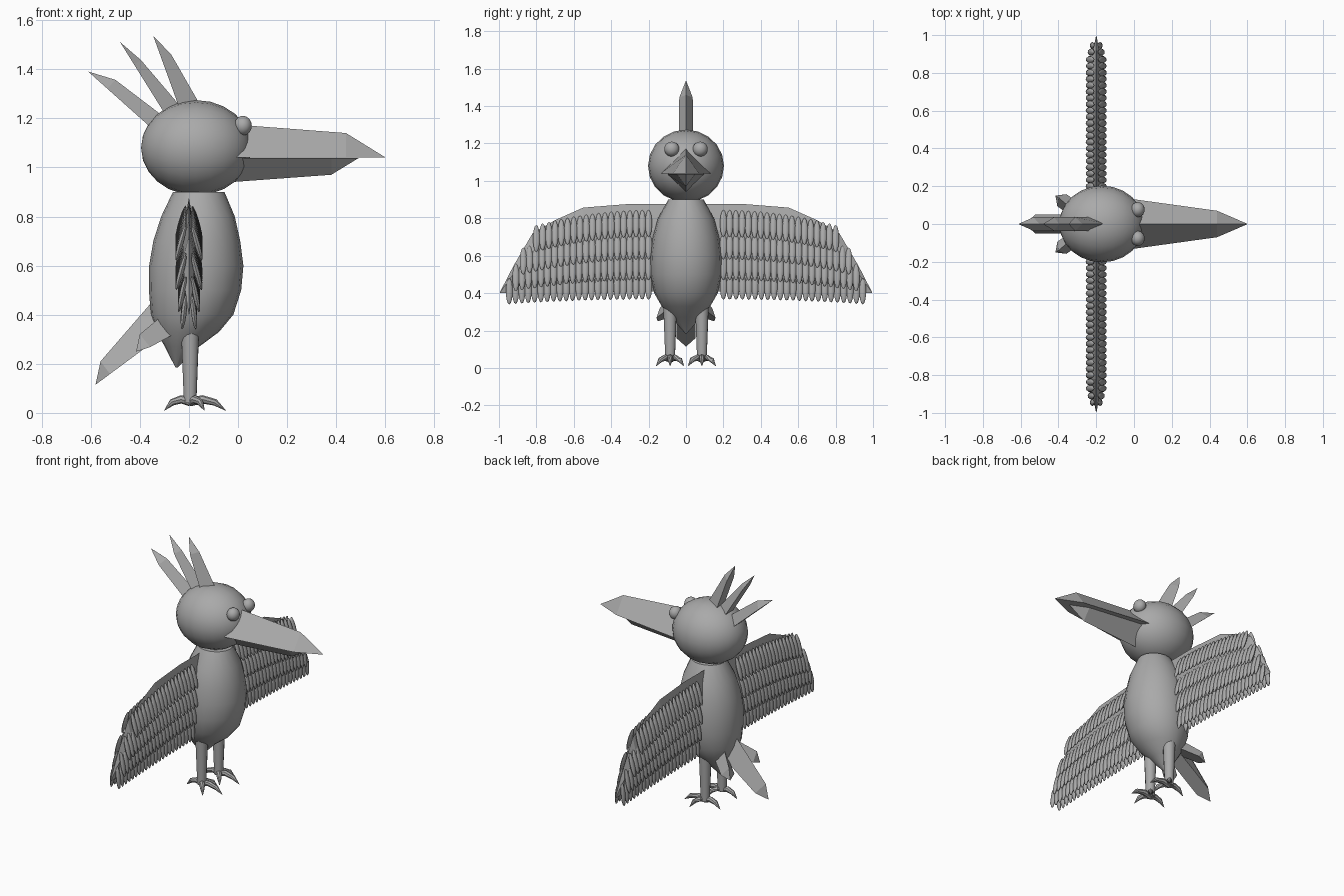
import bpy, bmesh
from math import sin, cos, pi, radians
from mathutils import Vector, Matrix

cube = bpy.data.objects.get("Cube")
if cube:
    bpy.data.objects.remove(cube)

grey = bpy.data.materials.new("plain_grey")
grey.use_nodes = True
GREY = (0.4, 0.4, 0.4, 1)
grey.diffuse_color = GREY
grey.node_tree.nodes["Principled BSDF"].inputs["Base Color"].default_value = GREY


def finish(name, bm, smooth=None):
    """Turn a bmesh into a named object, optionally smoothed below an angle."""
    bmesh.ops.recalc_face_normals(bm, faces=bm.faces)
    mesh = bpy.data.meshes.new(name)
    bm.to_mesh(mesh)
    bm.free()
    mesh.materials.append(grey)
    ob = bpy.data.objects.new(name, mesh)
    bpy.context.collection.objects.link(ob)
    if smooth:
        bpy.ops.object.select_all(action='DESELECT')
        ob.select_set(True)
        bpy.context.view_layer.objects.active = ob
        bpy.ops.object.shade_smooth_by_angle(angle=radians(smooth))
    return ob


def loft(bm, rings):
    """Skin a list of equal closed rings and cap both ends."""
    rows = [[bm.verts.new(p) for p in ring] for ring in rings]
    n = len(rows[0])
    for a, b in zip(rows, rows[1:]):
        for i in range(n):
            j = (i + 1) % n
            bm.faces.new((a[i], a[j], b[j], b[i]))
    bm.faces.new(rows[0])
    bm.faces.new(rows[-1])
    bmesh.ops.remove_doubles(bm, verts=bm.verts, dist=0.0005)


def ball(name, centre, size, segments, rings, turn=Matrix()):
    bm = bmesh.new()
    m = Matrix.Translation(centre) @ Matrix.Diagonal((*size, 1)) @ turn
    bmesh.ops.create_uvsphere(bm, u_segments=segments, v_segments=rings, radius=1, matrix=m)
    return finish(name, bm, 40)


def blade(name, base, tip, ridge, kink, widths, across=(0, 1, 0)):
    """Three-sided spike: a flat side from base to tip and a kinked ridge."""
    base, tip, ridge, kink, across = map(Vector, (base, tip, ridge, kink, across))
    run = (tip - base).normalized()
    mid = base + run * (kink - base).dot(run)
    bm = bmesh.new()
    loft(bm, [(base - across * widths[0], ridge, base + across * widths[0]),
              (mid - across * widths[1], kink, mid + across * widths[1]),
              (tip - across * 0.001, tip + (kink - mid) * 0.01, tip + across * 0.001)])
    return finish(name, bm)


# Body: elliptical rings (x, z, half depth, half width) down to a pointed rump
body = [(-.16, .9, .105, .095), (-.163, .8, .15, .15), (-.168, .7, .177, .177),
        (-.17, .6, .192, .19), (-.175, .5, .188, .189), (-.187, .4, .168, .17),
        (-.205, .33, .128, .13), (-.228, .27, .07, .08), (-.25, .185, .005, .005)]
bm = bmesh.new()
loft(bm, [[(x + rx * cos(k * pi / 10), ry * sin(k * pi / 10), z) for k in range(20)]
          for x, z, rx, ry in body])
finish("body", bm, 40)

# Head with its poles facing forward and back, and the eyes
ball("head", (-.17, 0, 1.08), (.225, .203, .194), 20, 12, Matrix.Rotation(pi / 2, 4, 'Y'))
for side, label in ((-1, "right"), (1, "left")):
    ball(label + "_eye", (.02, side * .076, 1.17), (.037, .04, .04), 14, 10)

# Beak
blade("upper_beak", (-.03, 0, 1.04), (.6, 0, 1.04), (-.03, 0, 1.176), (.44, 0, 1.14), (.135, .07))
blade("lower_beak", (-.03, 0, 1.038), (.49, 0, 1.038), (-.03, 0, .94), (.38, 0, .97), (.105, .05))

# Crest feathers: flat side base, tip, ridge base, ridge kink as (x, z)
crest = [((-.33, 1.14), (-.61, 1.39), (-.28, 1.19), (-.5, 1.357)),
         ((-.28, 1.19), (-.48, 1.51), (-.21, 1.22), (-.395, 1.437)),
         ((-.22, 1.19), (-.345, 1.535), (-.14, 1.23), (-.272, 1.46))]
for i, points in enumerate(crest):
    blade(f"crest_feather_{i + 1}", *[(x, 0, z) for x, z in points], (.038, .036))

# Tail: one long middle feather and a short one splayed to each side
blade("tail_middle", (-.29, 0, .33), (-.58, 0, .115), (-.3, 0, .51), (-.56, 0, .21), (.05, .05))
for side, label in ((-1, "right"), (1, "left")):
    blade(label + "_tail_feather", (-.25, side * .03, .34), (-.415, side * .15, .25),
          (-.27, side * .03, .43), (-.40, side * .14, .32), (.04, .04), (.6, side * .8, 0))


# Legs and four curved toes on each foot
def tube(bm, path, radii, sides):
    """Round tapering tube along a list of points."""
    rings = []
    for i, p in enumerate(path):
        d = path[min(i + 1, len(path) - 1)] - path[max(i - 1, 0)]
        u = d.cross(Vector((.31, .95, .02))).normalized()
        v = d.cross(u).normalized()
        rings.append([p + radii[i] * (u * cos(2 * pi * k / sides) + v * sin(2 * pi * k / sides))
                      for k in range(sides)])
    loft(bm, rings)


for side, label in ((-1, "right"), (1, "left")):
    ankle = Vector((-.195, side * .085, 0))
    bm = bmesh.new()
    tube(bm, [ankle + Vector((0, 0, z)) for z in (.38, .3, .04)], (.04, .036, .026), 12)
    finish(label + "_leg", bm, 40)
    for name, angle, reach in (("front", 0, .145), ("inner", -52, .095),
                               ("outer", 52, .095), ("back", 180, .105)):
        a = radians(angle) * side
        out = Vector((cos(a), sin(a), 0))
        path = [ankle + out * (reach * t) + Vector((0, 0, z))
                for t, z in ((0, .045), (.35, .055), (.7, .043), (1, .01))]
        bm = bmesh.new()
        tube(bm, path, (.018, .017, .014, .001), 8)
        finish(f"{label}_{name}_toe", bm, 40)

# Wings: a thin blade with four overlapping rows of feathers on both faces
WING_X = -.2
outline = [(.1, .875), (.3, .877), (.55, .857), (.7, .79), (.82, .72), (.92, .55), (.995, .405)]
# Row: tip height near the body, drop along the row, last feather, spread, length
rows = [(.70, .08, .80, .053, .15), (.58, .08, .87, .052, .15),
        (.47, .06, .91, .042, .15), (.365, .025, .945, .028, .14)]
for side, label in ((-1, "right"), (1, "left")):
    bm = bmesh.new()
    rings = []
    for y, top in outline:
        low = .41 - .01 * y
        mid = low + (top - low) * .7
        thick = .025 * min(1, (top - low) * 4 + .05)
        rings.append([(WING_X, side * y, top), (WING_X + thick, side * y, mid),
                      (WING_X, side * y, low), (WING_X - thick, side * y, mid)])
    loft(bm, rings)
    finish(label + "_wing", bm)

    for r, (height, drop, last, spread, length) in enumerate(rows):
        bm = bmesh.new()
        count = round((last - .2) / .034)
        for face in (-1, 1):
            for i in range(count + 1):
                t = i / count
                tip = Vector((WING_X + face * spread, side * (.2 + (last - .2) * t),
                              height - drop * t * t))
                lean = Matrix.Rotation(-face * (spread - .012) / length, 4, 'Y')
                size = Matrix.Diagonal((.011, .0185, length / 2, 1))
                lift = Matrix.Translation((0, 0, length / 2))
                bmesh.ops.create_uvsphere(bm, u_segments=8, v_segments=7, radius=1,
                                          matrix=Matrix.Translation(tip) @ lean @ lift @ size)
        finish(f"{label}_wing_feathers_{r + 1}", bm, 50)
